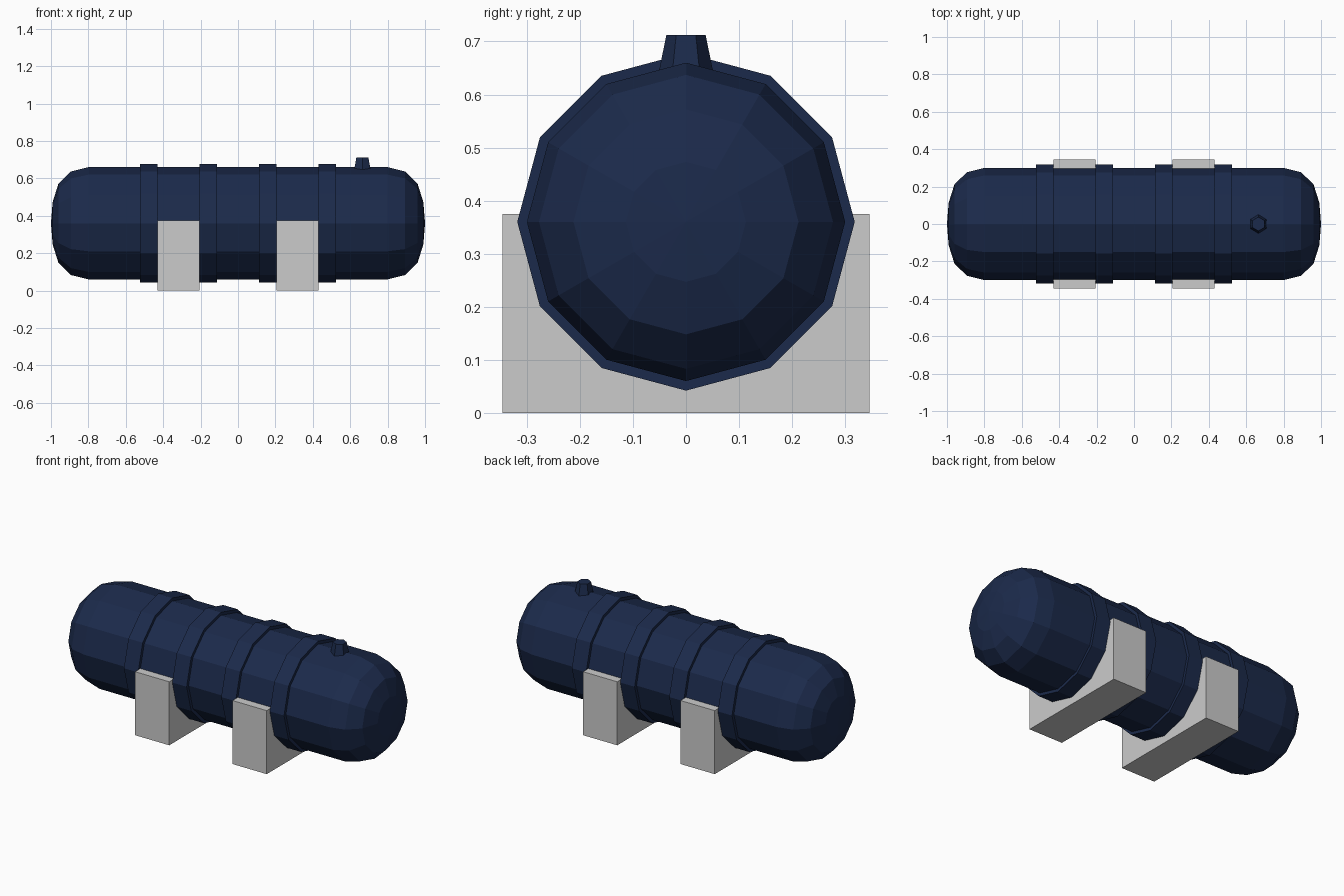
import bpy, bmesh
from math import sin, cos, pi, radians

if "Cube" in bpy.data.objects:
    bpy.data.objects.remove(bpy.data.objects["Cube"])

CZ, R, SIDES = 0.36, 0.30, 12

navy = bpy.data.materials.new("navy_paint")
navy.diffuse_color = (0.011, 0.023, 0.07, 1)
navy.use_nodes = True
navy.node_tree.nodes["Principled BSDF"].inputs["Base Color"].default_value = navy.diffuse_color


def finish(bm, name, mat=None):
    bmesh.ops.recalc_face_normals(bm, faces=bm.faces)
    me = bpy.data.meshes.new(name)
    bm.to_mesh(me)
    bm.free()
    ob = bpy.data.objects.new(name, me)
    bpy.context.collection.objects.link(ob)
    if mat:
        me.materials.append(mat)
    return ob


def ring(bm, x, r):
    return [bm.verts.new((x, r * sin(2 * pi * i / SIDES), CZ + r * cos(2 * pi * i / SIDES)))
            for i in range(SIDES)]


def bridge(bm, a, b):
    for i in range(SIDES):
        j = (i + 1) % SIDES
        bm.faces.new((a[i], a[j], b[j], b[i]))


# Tank: twelve-sided lathe along x with domed ends
dome = [(0.80, 0.30), (0.893, 0.277), (0.96, 0.212), (0.991, 0.113)]
profile = [(-x, r) for x, r in reversed(dome)] + dome
bm = bmesh.new()
rings = [ring(bm, x, r) for x, r in profile]
for a, b in zip(rings, rings[1:]):
    bridge(bm, a, b)
for x, end in ((-1, rings[0]), (1, rings[-1])):
    tip = bm.verts.new((x, 0, CZ))
    for i in range(SIDES):
        bm.faces.new((tip, end[i], end[(i + 1) % SIDES]))
finish(bm, "tank", navy)

# Raised bands on either side of each saddle
for n, (x0, x1) in enumerate([(-0.523, -0.43), (-0.207, -0.113), (0.113, 0.207), (0.43, 0.523)]):
    bm = bmesh.new()
    loop = [ring(bm, x, r) for x, r in ((x0, 0.29), (x0, 0.318), (x1, 0.318), (x1, 0.29))]
    for k in range(4):
        bridge(bm, loop[k], loop[(k + 1) % 4])
    finish(bm, f"band_{n + 1}", navy)

# Saddles: block profile with a cradle cut, extruded along x
W, TOP, RC = 0.346, 0.375, 0.297
cradle = [(RC * cos(radians(a)), CZ + RC * sin(radians(a))) for a in range(0, -181, -30)]
outline = [(-W, 0), (W, 0), (W, TOP), (RC, TOP)] + cradle + [(-RC, TOP), (-W, TOP)]
for name, x0 in (("saddle_left", -0.43), ("saddle_right", 0.207)):
    bm = bmesh.new()
    face = bm.faces.new([bm.verts.new((x0, y, z)) for y, z in outline])
    ext = bmesh.ops.extrude_face_region(bm, geom=[face], use_keep_orig=True)
    moved = [v for v in ext["geom"] if isinstance(v, bmesh.types.BMVert)]
    bmesh.ops.translate(bm, verts=moved, vec=(0.223, 0, 0))
    finish(bm, name)

# Filler cap: tapered hexagonal stub, corners pointing along y
bpy.ops.mesh.primitive_cone_add(vertices=6, radius1=0.058, radius2=0.037, depth=0.102,
                                location=(0.665, 0, 0.661))
cap = bpy.context.object
cap.name = "filler_cap"
cap.data.materials.append(navy)
